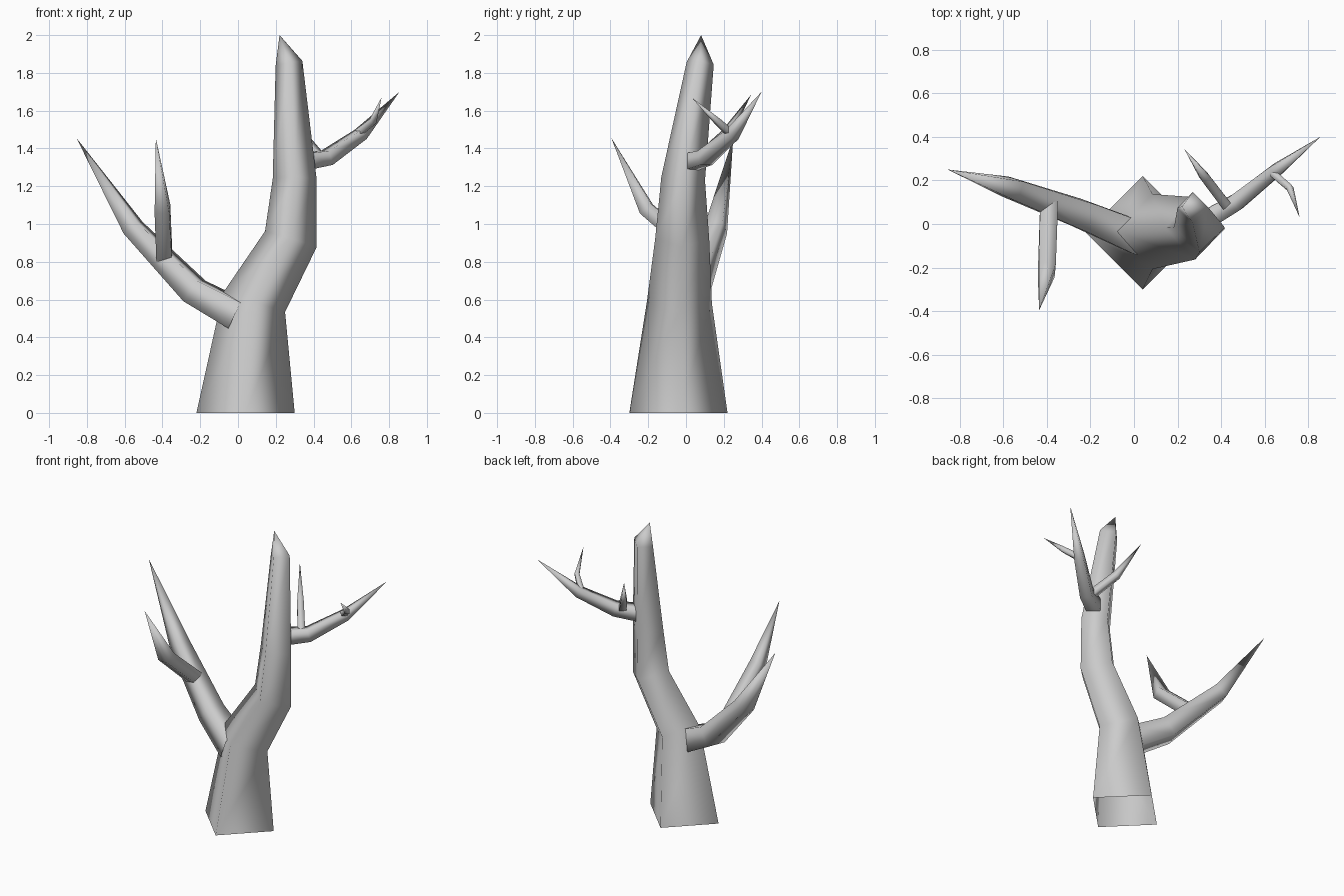
import bpy, math
from mathutils import Vector

if "Cube" in bpy.data.objects:
    bpy.data.objects.remove(bpy.data.objects["Cube"])


def limb(name, points, tip, phase=45, side_ref=None, start_dir=None, sides=4):
    """Tapered open-based tube with mitred rings, closed to a point at the tip.
    points: (x, y, z, radius)"""
    path = [Vector(p[:3]) for p in points] + [Vector(tip)]
    verts, faces = [], []
    for i, p in enumerate(points):
        ahead = (path[i + 1] - path[i]).normalized()
        behind = (path[i] - path[i - 1]).normalized() if i else ahead
        t = (ahead + behind).normalized()
        if i == 0 and start_dir:
            t = Vector(start_dir)
        if side_ref:
            u = Vector(side_ref)
            u = (u - t * u.dot(t)).normalized()
        else:
            u = t.cross(Vector((0, 0, 1))).normalized()
        v = t.cross(u)
        for k in range(sides):
            a = math.radians(phase) + math.tau * k / sides
            verts.append(path[i] + (u * math.cos(a) + v * math.sin(a)) * p[3])
    for i in range(len(points) - 1):
        for k in range(sides):
            n = (k + 1) % sides
            faces.append((i * sides + k, i * sides + n,
                          (i + 1) * sides + n, (i + 1) * sides + k))
    last = (len(points) - 1) * sides
    verts.append(path[-1])
    for k in range(sides):
        faces.append((last + k, last + (k + 1) % sides, len(verts) - 1))
    mesh = bpy.data.meshes.new(name)
    mesh.from_pydata(verts, [], faces)
    mesh.shade_smooth()
    obj = bpy.data.objects.new(name, mesh)
    bpy.context.collection.objects.link(obj)
    return obj


# Trunk: diamond section, open at the ground
limb("trunk", [(0.04, -0.04, 0, 0.26), (0.085, -0.035, 0.585, 0.172),
               (0.28, -0.02, 0.92, 0.143), (0.30, -0.015, 1.24, 0.116),
               (0.27, 0.075, 1.85, 0.072)],
     (0.22, 0.08, 2.0), phase=0, side_ref=(1, 0, 0), start_dir=(0, 0, 1))

# Large left branch and its twig
limb("left_branch", [(0.01, -0.06, 0.515, 0.108), (-0.23, 0.04, 0.645, 0.093),
                     (-0.555, 0.16, 0.98, 0.068)], (-0.855, 0.25, 1.455))
limb("left_twig", [(-0.39, 0.08, 0.83, 0.058), (-0.40, -0.21, 1.08, 0.055)],
     (-0.435, -0.395, 1.455))

# Thin right branch and its two twigs
limb("right_branch", [(0.35, 0.03, 1.33, 0.062), (0.47, 0.10, 1.35, 0.055),
                      (0.65, 0.245, 1.475, 0.042)], (0.855, 0.40, 1.70))
limb("right_inner_twig", [(0.42, 0.09, 1.365, 0.032), (0.325, 0.215, 1.48, 0.03)],
     (0.23, 0.345, 1.685))
limb("right_outer_twig", [(0.64, 0.23, 1.485, 0.024), (0.715, 0.165, 1.545, 0.021)],
     (0.76, 0.03, 1.67))
